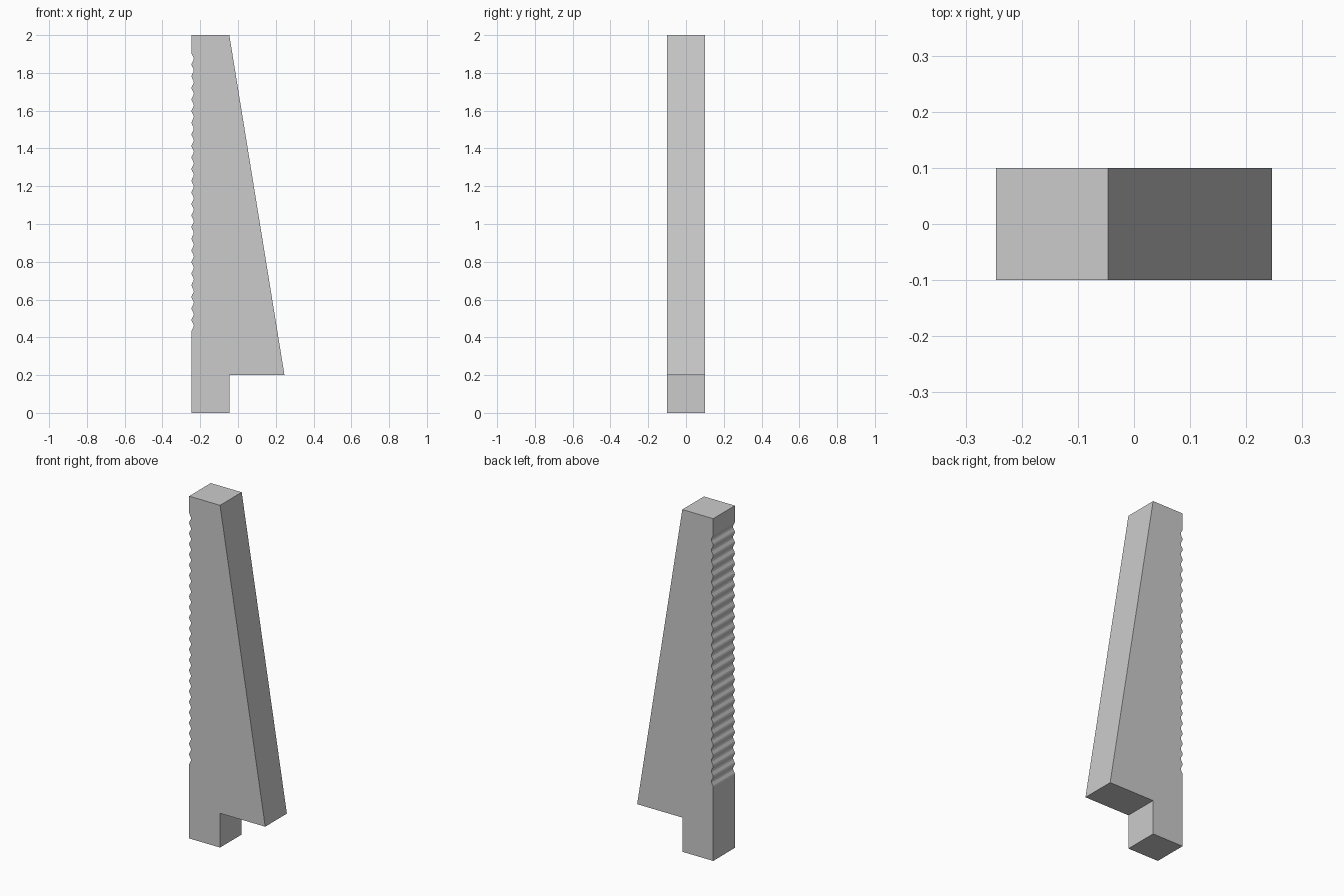
import bpy, bmesh, math

if "Cube" in bpy.data.objects:
    bpy.data.objects.remove(bpy.data.objects["Cube"])

HALF_DEPTH = 0.1
LEFT, NECK, RIGHT = -0.246, -0.046, 0.246
Z0, Z1, COUNT, STEPS, DEPTH = 0.43, 1.905, 24, 8, 0.012

# Side profile: foot, overhanging step, sloped edge, top
profile = [(LEFT, 0), (NECK, 0), (NECK, 0.2), (RIGHT, 0.2), (NECK, 2), (LEFT, 2)]

# Wavy gripping edge, running down the left side
n = COUNT * STEPS
for i in range(n + 1):
    z = Z1 + (Z0 - Z1) * i / n
    wave = 0.5 - 0.5 * math.cos(2 * math.pi * i / STEPS)
    profile.append((LEFT + DEPTH * wave, z))

# Extrude the profile through the depth
bm = bmesh.new()
face = bm.faces.new([bm.verts.new((x, -HALF_DEPTH, z)) for x, z in profile])
moved = bmesh.ops.extrude_face_region(bm, geom=[face], use_keep_orig=True)["geom"]
bmesh.ops.translate(bm, vec=(0, 2 * HALF_DEPTH, 0),
                    verts=[g for g in moved if isinstance(g, bmesh.types.BMVert)])
bmesh.ops.recalc_face_normals(bm, faces=bm.faces)
mesh = bpy.data.meshes.new("ridged_wedge")
bm.to_mesh(mesh)
bm.free()
wedge = bpy.data.objects.new("ridged_wedge", mesh)
bpy.context.collection.objects.link(wedge)
